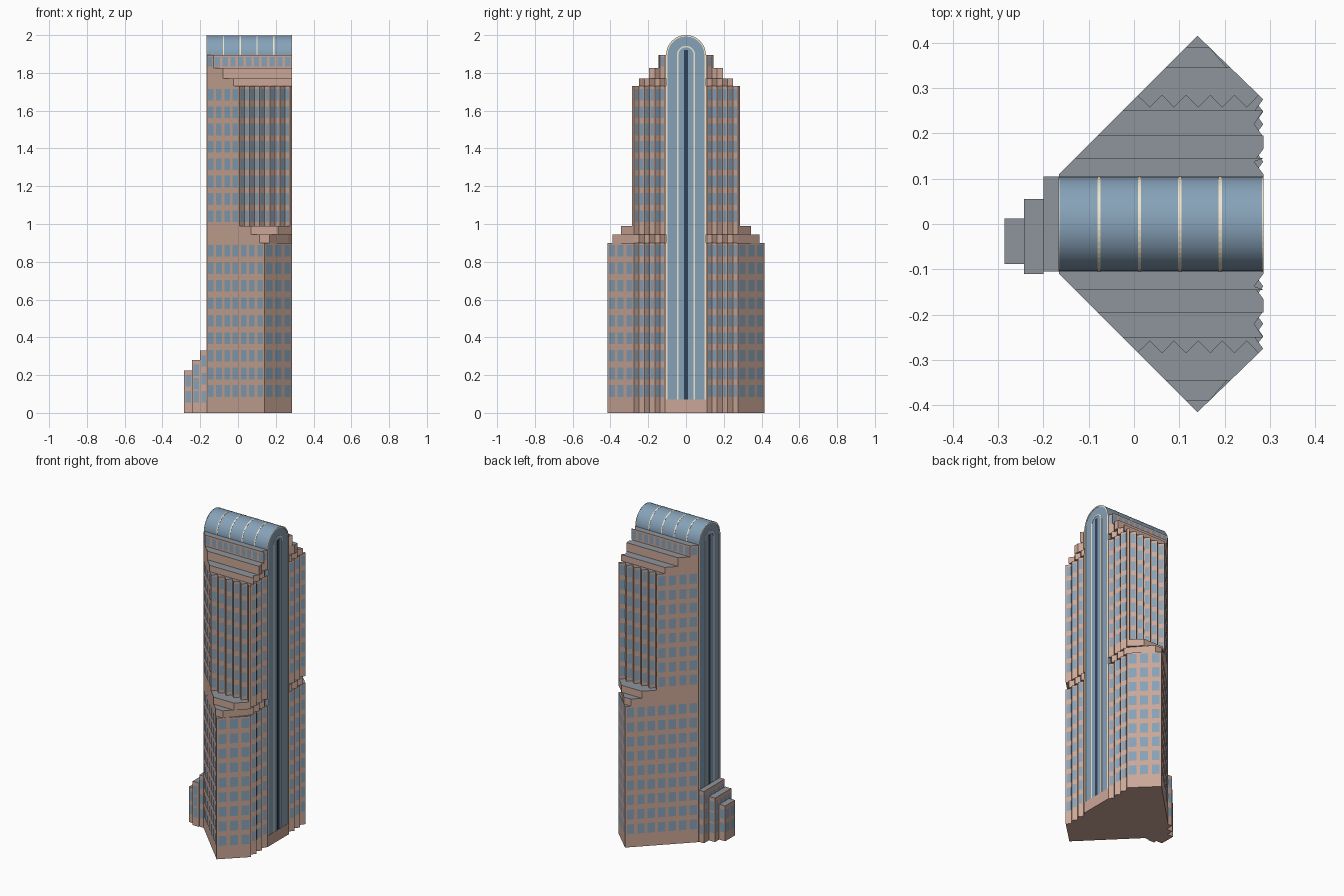
import bpy, bmesh, math

if "Cube" in bpy.data.objects:
    bpy.data.objects.remove(bpy.data.objects["Cube"])


def mat(name, r, g, b):
    m = bpy.data.materials.new(name)
    m.diffuse_color = (r, g, b, 1)
    m.use_nodes = True
    m.node_tree.nodes["Principled BSDF"].inputs["Base Color"].default_value = m.diffuse_color
    return m


STONE = mat("stone", 0.60, 0.39, 0.31)
GLASS = mat("glass", 0.24, 0.36, 0.48)
ROOF = mat("roof", 0.27, 0.30, 0.33)
CREAM = mat("cream", 0.87, 0.79, 0.62)
DARK = mat("dark_glass", 0.03, 0.055, 0.10)


def make(name, bm, mats, mirror=False):
    me = bpy.data.meshes.new(name)
    bm.to_mesh(me)
    bm.free()
    ob = bpy.data.objects.new(name, me)
    bpy.context.collection.objects.link(ob)
    for m in mats:
        me.materials.append(m)
    if mirror:
        mod = ob.modifiers.new("mirror", 'MIRROR')
        mod.use_axis = (False, True, False)
        mod.use_mirror_merge = False
    return ob


def prism(bm, lower, upper):
    """Closed solid between two matching loops; the upper cap gets material 1."""
    a = [bm.verts.new(p) for p in lower]
    b = [bm.verts.new(p) for p in upper]
    n = len(a)
    bm.faces.new(a[::-1])
    bm.faces.new(b).material_index = 1
    for i in range(n):
        j = (i + 1) % n
        bm.faces.new((a[i], a[j], b[j], b[i]))


def slab(name, plan, z0, z1, mirror=False):
    bm = bmesh.new()
    prism(bm, [(x, y, z0) for x, y in plan], [(x, y, z1) for x, y in plan])
    return make(name, bm, [STONE, ROOF], mirror)


def along_x(name, profile, x0, x1, material):
    bm = bmesh.new()
    prism(bm, [(x0, y, z) for y, z in profile], [(x1, y, z) for y, z in profile])
    return make(name, bm, [material, material])


def windows(bm, plan, z0, z1, rows, h, pitch=0.06, fill=0.68):
    """Window grid on every wall of a plan that is long enough."""
    for (px, py), (qx, qy) in zip(plan, plan[1:]):
        dx, dy = qx - px, qy - py
        length = math.hypot(dx, dy)
        if length < 0.022:
            continue
        ox, oy = dy / length * 0.0015, -dx / length * 0.0015
        cols = max(1, round(length / pitch))
        step = (z1 - z0 - h) / max(1, rows - 1)
        for c in range(cols):
            ends = [(c + 0.5 + s * fill / 2) / cols for s in (-1, 1)]
            (ax, ay), (bx, by) = [(px + dx * t + ox, py + dy * t + oy) for t in ends]
            for r in range(rows):
                z = z0 + r * step
                bm.faces.new([bm.verts.new(p) for p in (
                    (ax, ay, z), (bx, by, z), (bx, by, z + h), (ax, ay, z + h))])


R, SPRING, X0, X1 = 0.105, 1.895, -0.165, 0.285


def wing_plan(depth, shift=False, zigzag=False):
    """Half plan (y > 0), counter-clockwise, cut off at y = depth."""
    teeth = []
    for i in range(7):
        valley = (i % 2 == 1) != shift
        teeth.append((X1 - (0.02 if valley else 0), 0.11 + 0.0275 * i))
    pts = [(X0, R), (teeth[0][0], R)] + [p for p in teeth if p[1] < depth - 0.004]
    if zigzag:
        pts += [(0.275 - 0.0267 * i, 0.258 if i % 2 else 0.285) for i in range(10)]
        pts.append((0.0085, 0.2835))
    elif depth <= 0.275:
        pts += [(X1, depth), (depth - 0.275, depth)]
    else:
        xr = X1 - (depth - 0.275) * 1.036
        pts.append((xr, depth))
        if depth - 0.275 < xr - 0.002:
            pts.append((depth - 0.275, depth))
    return pts + [(X0, 0.11)]


# Wings: tall lower and upper shafts with stepped setbacks
lower, upper, crown = wing_plan(0.415), wing_plan(0.28, zigzag=True), wing_plan(0.145)
slab("lower_wings", lower, 0, 0.90, True)
slab("lower_setback_1", wing_plan(0.39, True), 0.90, 0.945, True)
slab("lower_setback_2", wing_plan(0.345), 0.945, 0.99, True)
slab("upper_wings", upper, 0.99, 1.73, True)
slab("upper_setback_1", wing_plan(0.25, True), 1.73, 1.77, True)
slab("upper_setback_2", wing_plan(0.195), 1.77, 1.825, True)
slab("crown_wings", crown, 1.825, SPRING, True)

# Wing windows
bm = bmesh.new()
windows(bm, lower[1:], 0.085, 0.89, 9, 0.062)
windows(bm, upper[1:], 1.01, 1.715, 8, 0.062)
windows(bm, crown[1:], 1.835, 1.885, 1, 0.05, 0.043)
make("wing_windows", bm, [GLASS], True)


# Central glass spine with barrel vault
def arc(r, n=24):
    return [(r * math.cos(math.pi * i / n), SPRING + r * math.sin(math.pi * i / n))
            for i in range(n + 1)]


BASE = 0.07
slab("spine_base", [(X0, -R), (X1, -R), (X1, R), (X0, R)], 0, BASE)
rs = R - 0.001
spine = along_x("spine", [(-rs, BASE), (rs, BASE)] + arc(rs, 32), X0, X1 - 0.002, GLASS)
bpy.context.view_layer.objects.active = spine
spine.select_set(True)
bpy.ops.object.shade_smooth_by_angle(angle=math.radians(30))


# Cream arches on both ends and ribs over the vault
def arch(name, r_out, r_in, foot, x0, x1):
    bm = bmesh.new()
    out = [(r_out, foot)] + arc(r_out) + [(-r_out, foot)]
    inn = [(r_in, foot)] + arc(r_in) + [(-r_in, foot)]
    rings = [[bm.verts.new((x, y, z)) for y, z in p]
             for x, p in ((x0, out), (x1, out), (x1, inn), (x0, inn))]
    for a, b in zip(rings, rings[1:] + rings[:1]):
        for i in range(len(a) - 1):
            bm.faces.new((a[i], a[i + 1], b[i + 1], b[i]))
    bmesh.ops.recalc_face_normals(bm, faces=bm.faces)
    make(name, bm, [CREAM])


for side, xa, xb in (("right", X1 - 0.003, X1), ("left", X0 - 0.002, X0 + 0.001)):
    arch(side + "_outer_arch", R, R - 0.008, BASE, xa, xb)
    arch(side + "_inner_arch", 0.048, 0.040, BASE, xa, xb)
    along_x(side + "_dark_strip", [(-0.01, BASE), (0.01, BASE), (0.01, 1.92), (-0.01, 1.92)],
            xa, xb, DARK)
for i in range(4):
    x = -0.077 + 0.089 * i
    arch(f"vault_rib_{i + 1}", R, R - 0.004, SPRING, x - 0.0035, x + 0.0035)

# Stepped annex on the left
bm = bmesh.new()
for i, (xa, xb, ya, yb, top, rows) in enumerate((
        (-0.20, X0, -0.105, 0.105, 0.33, 3),
        (-0.243, -0.20, -0.11, 0.055, 0.28, 3),
        (-0.285, -0.243, -0.088, 0.012, 0.225, 2))):
    slab(f"annex_step_{i + 1}", [(xa, ya), (xb, ya), (xb, yb), (xa, yb)], 0, top)
    windows(bm, [(xb, yb), (xa, yb), (xa, ya), (xb, ya)], 0.055, top - 0.025, rows, 0.06, 0.045)
make("annex_windows", bm, [GLASS])
